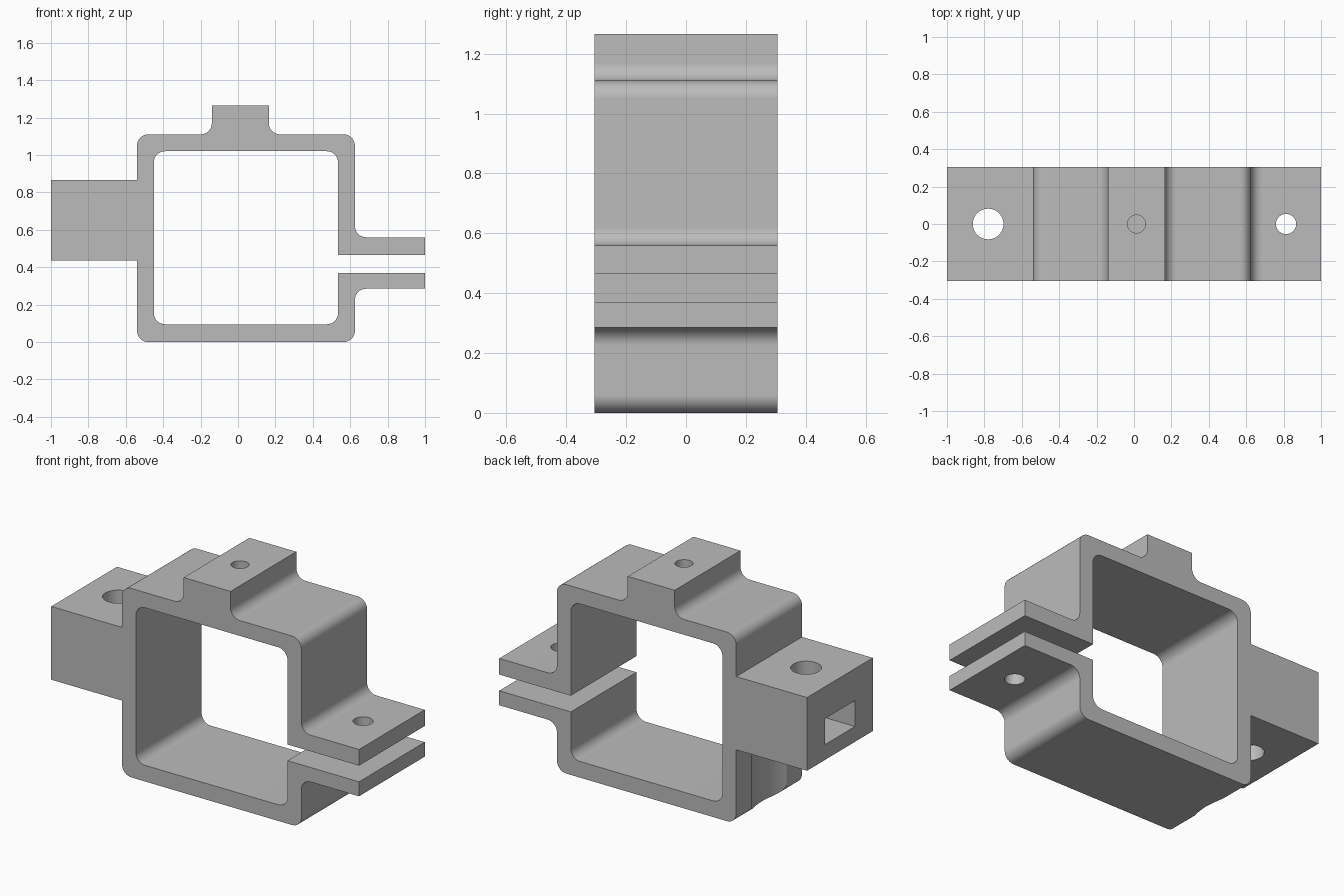
import bpy, bmesh, math
from mathutils import Vector, Matrix

cube = bpy.data.objects.get("Cube")
if cube:
    bpy.data.objects.remove(cube, do_unlink=True)

grey = bpy.data.materials.new("plain grey")
grey.use_nodes = True
color = (0.5, 0.5, 0.5, 1)
grey.diffuse_color = color
grey.node_tree.nodes["Principled BSDF"].inputs["Base Color"].default_value = color

HALF = 0.305   # half the clamp width
R = 0.06       # corner and fillet radius
ARC_STEPS = 8


def rounded(corners):
    """Outline from (x, z, radius) corners, with tangent arcs where radius > 0."""
    points = []
    for i, (x, z, r) in enumerate(corners):
        p = Vector((x, z))
        if r == 0:
            points.append(p)
            continue
        a = (Vector(corners[i - 1][:2]) - p).normalized()
        b = (Vector(corners[(i + 1) % len(corners)][:2]) - p).normalized()
        center = p + (a + b) * r
        for k in range(ARC_STEPS + 1):
            t = k / ARC_STEPS * math.pi / 2
            points.append(center - b * r * math.cos(t) - a * r * math.sin(t))
    return points


def prism(name, points, offset, place):
    """Extrude a flat outline along offset; place maps 2D to 3D."""
    bm = bmesh.new()
    face = bm.faces.new([bm.verts.new(place(p)) for p in points])
    top = bmesh.ops.extrude_face_region(bm, geom=[face])
    verts = [v for v in top["geom"] if isinstance(v, bmesh.types.BMVert)]
    bmesh.ops.translate(bm, vec=offset, verts=verts)
    bmesh.ops.recalc_face_normals(bm, faces=bm.faces)
    return finish(name, bm)


def finish(name, bm):
    mesh = bpy.data.meshes.new(name)
    bm.to_mesh(mesh)
    bm.free()
    obj = bpy.data.objects.new(name, mesh)
    bpy.context.collection.objects.link(obj)
    mesh.materials.append(grey)
    return obj


def drill(name, x, radius, z0, z1):
    """Vertical round cutter on the centre plane."""
    bm = bmesh.new()
    bmesh.ops.create_cone(bm, cap_ends=True, segments=48, radius1=radius, radius2=radius,
                          depth=z1 - z0, matrix=Matrix.Translation((x, 0, (z0 + z1) / 2)))
    return finish(name, bm)


# Split frame with two ears, a top boss and a side block
outline = [
    (1, 0.465, 0), (1, 0.56, 0), (0.625, 0.56, R), (0.625, 1.11, R),
    (0.165, 1.11, R), (0.165, 1.265, 0), (-0.14, 1.265, 0), (-0.14, 1.11, R),
    (-0.54, 1.11, R), (-0.54, 0.865, 0), (-1, 0.865, 0), (-1, 0.435, 0),
    (-0.54, 0.435, 0), (-0.54, 0, R), (0.625, 0, R), (0.625, 0.285, R),
    (1, 0.285, 0), (1, 0.37, 0), (0.535, 0.37, 0), (0.535, 0.095, R),
    (-0.45, 0.095, R), (-0.45, 1.02, R), (0.535, 1.02, R), (0.535, 0.465, 0),
]
clamp = prism("clamp_body", rounded(outline), (0, 2 * HALF, 0),
              lambda p: (p.x, -HALF, p.y))

# Bolt holes, blind boss hole, tool clearance groove and nut pocket
nut = [Vector(p) for p in ((-1.1, -0.14), (-0.7, -0.14), (-0.62, 0), (-0.7, 0.14), (-1.1, 0.14))]
cutters = [
    drill("block_hole", -0.78, 0.082, 0.3, 1),
    drill("ear_hole", 0.813, 0.054, 0.2, 0.7),
    drill("boss_hole", 0.013, 0.048, 1.07, 1.4),
    drill("clearance_groove", -0.78, 0.291, -0.1, 0.435),
    prism("nut_pocket", nut, (0, 0, 0.152), lambda p: (p.x, p.y, 0.525)),
]

bpy.ops.object.select_all(action='DESELECT')
bpy.context.view_layer.objects.active = clamp
clamp.select_set(True)
for cutter in cutters:
    cutter.hide_render = True
    mod = clamp.modifiers.new(cutter.name, 'BOOLEAN')
    mod.operation = 'DIFFERENCE'
    mod.solver = 'EXACT'
    mod.object = cutter
    bpy.ops.object.modifier_apply(modifier=mod.name)
    bpy.data.objects.remove(cutter, do_unlink=True)

# Smooth fillets and bores, crisp edges and flat walls
bpy.ops.object.shade_smooth_by_angle(angle=math.radians(30))
weighted = clamp.modifiers.new("flat_walls", 'WEIGHTED_NORMAL')
weighted.keep_sharp = True
